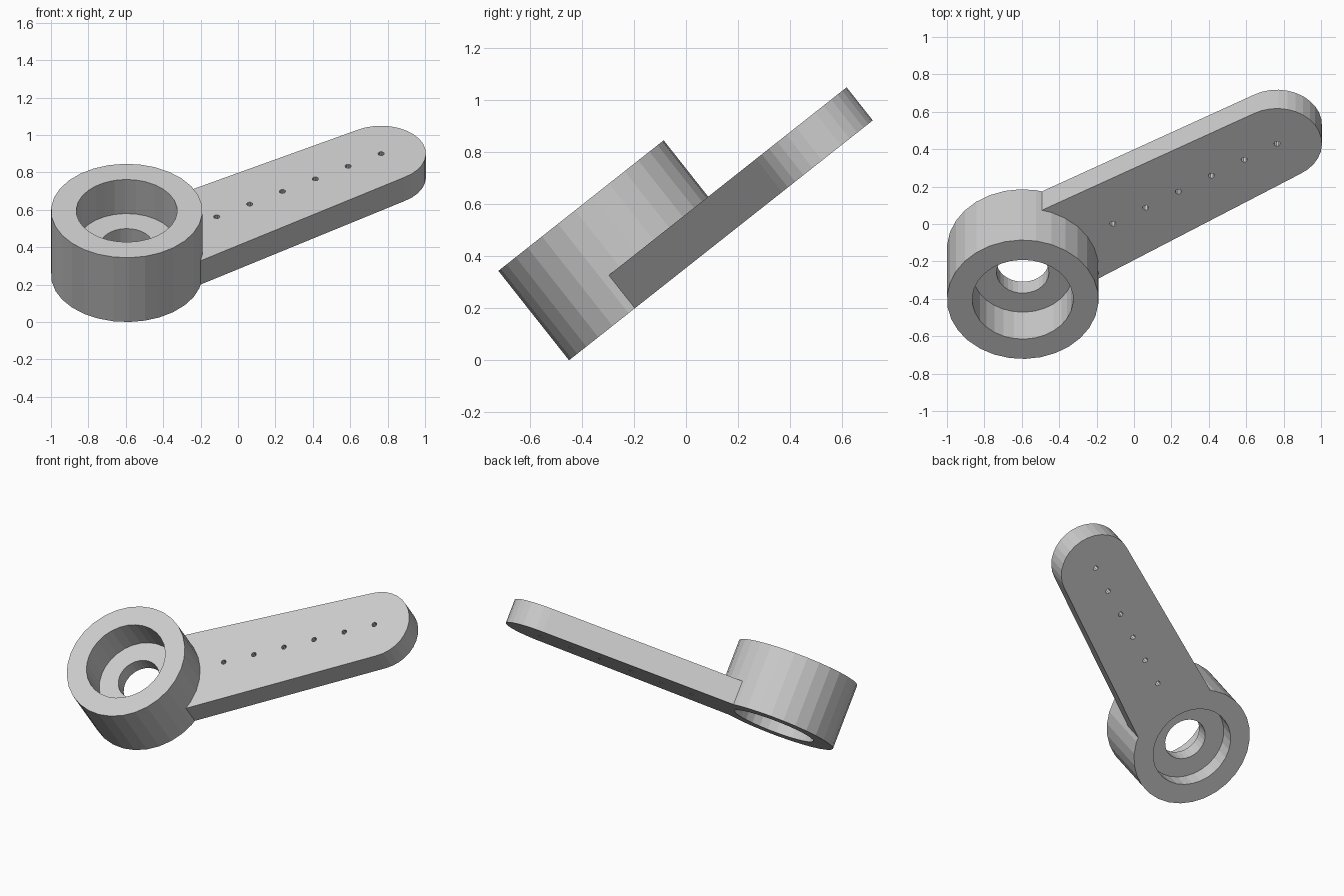
import bpy, bmesh
from math import sin, cos, pi, radians
from mathutils import Matrix

if "Cube" in bpy.data.objects:
    bpy.data.objects.remove(bpy.data.objects["Cube"])

HUB_R, HUB_H = 0.405, 0.438
ARM_LEN, ARM_T, TIP_R, ROOT_W = 1.6, 0.162, 0.24, 0.286
SIDES = 30


def arc(x, r, start, end, steps):
    angles = [start + (end - start) * i / steps for i in range(steps + 1)]
    return [(x + r * cos(a), r * sin(a)) for a in angles]


def prism(name, outline, z0, z1):
    """Extrude a flat outline from z0 to z1."""
    bm = bmesh.new()
    base = bm.faces.new([bm.verts.new((x, y, z0)) for x, y in outline])
    grown = bmesh.ops.extrude_face_region(bm, geom=[base])["geom"]
    top = [v for v in grown if isinstance(v, bmesh.types.BMVert)]
    bmesh.ops.translate(bm, verts=top, vec=(0, 0, z1 - z0))
    bmesh.ops.recalc_face_normals(bm, faces=bm.faces)
    mesh = bpy.data.meshes.new(name)
    bm.to_mesh(mesh)
    bm.free()
    obj = bpy.data.objects.new(name, mesh)
    bpy.context.collection.objects.link(obj)
    return obj


def cylinder(name, x, r, z0, z1, sides=SIDES):
    return prism(name, arc(x, r, 0, 2 * pi, sides)[:-1], z0, z1)


def combine(target, tool, operation):
    """Apply a boolean and discard the tool."""
    tool.hide_render = True
    mod = target.modifiers.new(operation.title(), "BOOLEAN")
    mod.operation, mod.solver, mod.object = operation, "EXACT", tool
    bpy.context.view_layer.objects.active = target
    bpy.ops.object.modifier_apply(modifier=mod.name)
    bpy.data.objects.remove(tool)


# Round hub joined to the tapered arm with a rounded tip
horn = cylinder("lever_arm", 0, HUB_R, 0, HUB_H)
outline = [(0, -ROOT_W)] + arc(ARM_LEN, TIP_R, -pi / 2, pi / 2, 16) + [(0, ROOT_W)]
combine(horn, prism("arm", outline, 0, ARM_T), "UNION")

# Stepped bore: upper recess, lower recess and shaft hole
for name, r, z0, z1 in (("upper_recess", 0.27, 0.206, 0.6),
                        ("lower_recess", 0.27, -0.1, 0.108),
                        ("shaft_hole", 0.14, -0.2, 0.7)):
    combine(horn, cylinder(name, 0, r, z0, z1), "DIFFERENCE")

# Row of small holes along the arm
for i in range(6):
    x = ARM_LEN - 0.2067 * i
    combine(horn, cylinder("arm_hole", x, 0.017, -0.1, 0.3, 8), "DIFFERENCE")

# Swing the arm sideways, then tilt the whole part
horn.data.transform(Matrix.Translation((-0.595, -0.132, 0.251))
                    @ Matrix.Rotation(radians(38.3), 4, "X")
                    @ Matrix.Rotation(radians(31.8), 4, "Z"))
